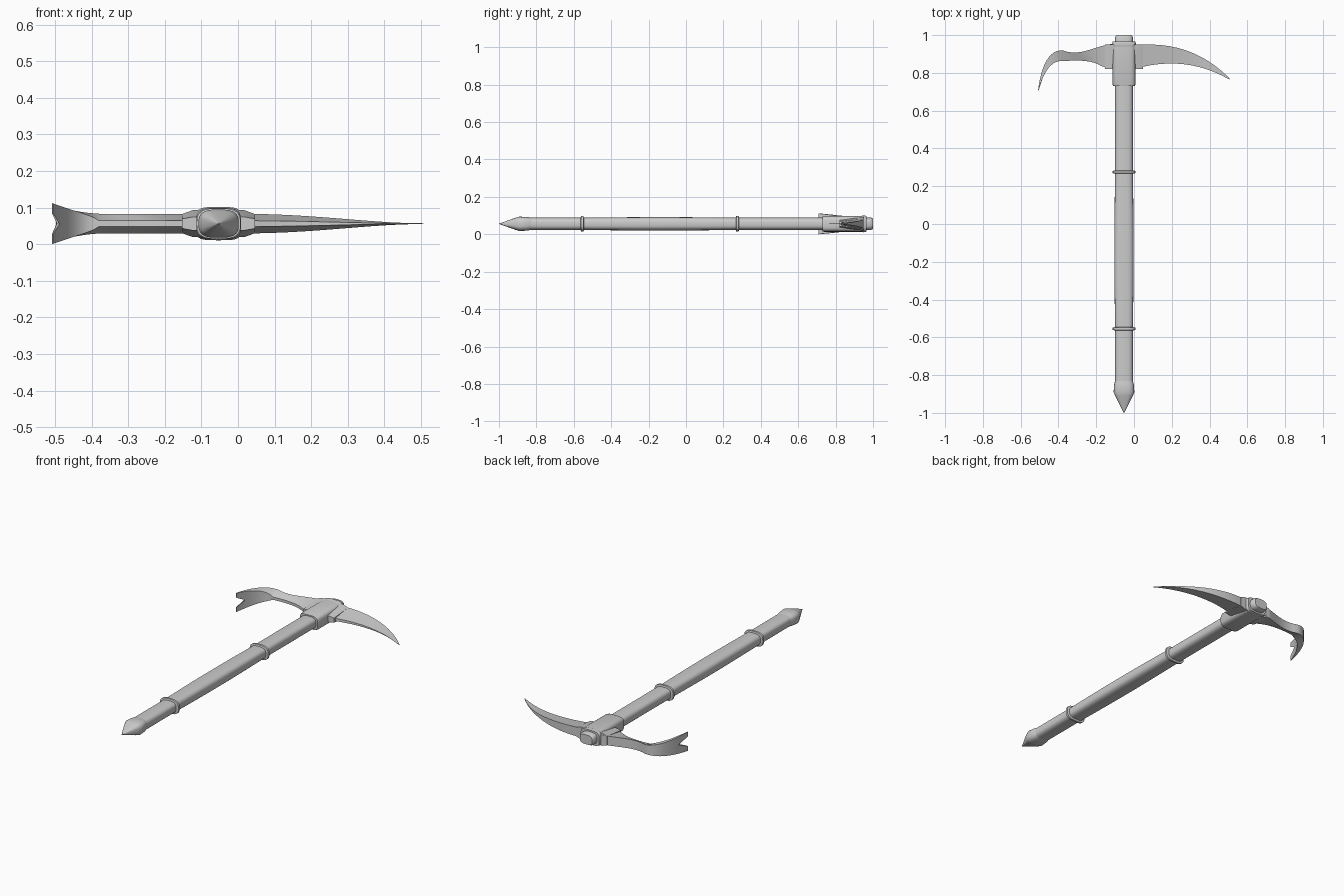
import bpy, bmesh, math
from mathutils import Vector

AXIS_X, AXIS_Z = -0.053, 0.056   # centre line of the shaft
FLATNESS = 0.7                   # shaft height relative to its width
SHAFT_RADIUS = 0.047
STEPS = 12

default_cube = bpy.data.objects.get("Cube")
if default_cube:
    bpy.data.objects.remove(default_cube, do_unlink=True)

metal = bpy.data.materials.new("grey_metal")
metal.use_nodes = True
metal.diffuse_color = (0.6, 0.6, 0.6, 1)
shader = metal.node_tree.nodes["Principled BSDF"]
shader.inputs["Base Color"].default_value = metal.diffuse_color


def loft(name, rings):
    """Skin a list of equal-length closed rings and cap both ends."""
    bm = bmesh.new()
    loops = [[bm.verts.new(point) for point in ring] for ring in rings]
    for lower, upper in zip(loops, loops[1:]):
        for i in range(len(lower)):
            # index i - 1 wraps around to close the ring
            bm.faces.new((lower[i - 1], lower[i], upper[i], upper[i - 1]))
    bm.faces.new(loops[0])
    bm.faces.new(loops[-1])
    bmesh.ops.recalc_face_normals(bm, faces=bm.faces)
    mesh = bpy.data.meshes.new(name)
    bm.to_mesh(mesh)
    bm.free()
    mesh.materials.append(metal)
    obj = bpy.data.objects.new(name, mesh)
    bpy.context.collection.objects.link(obj)
    bpy.ops.object.select_all(action='DESELECT')
    obj.select_set(True)
    bpy.context.view_layer.objects.active = obj
    bpy.ops.object.shade_smooth_by_angle(angle=math.radians(35))


def rounded(value, power):
    """Superellipse coordinate from a sine or cosine."""
    return math.copysign(abs(value) ** (2 / power), value)


def tube(name, stations, power=3, sides=32):
    """Rounded-rectangle sections along the shaft: (y, radius)."""
    angles = [math.tau * k / sides for k in range(sides)]
    loft(name, [[(AXIS_X + radius * rounded(math.cos(a), power),
                  y,
                  AXIS_Z + radius * FLATNESS * rounded(math.sin(a), power))
                 for a in angles] for y, radius in stations])


def bezier(points, t):
    """Point on a Bezier curve with any number of control points."""
    points = [Vector(point) for point in points]
    while len(points) > 1:
        points = [a.lerp(b, t) for a, b in zip(points, points[1:])]
    return points[0]


def section(outer, inner, outer_half, inner_half):
    """Wedge section between the outer and inner edge of a blade."""
    columns = (-1, -0.5, 0, 0.5, 1)
    return ([Vector((*outer, AXIS_Z + c * outer_half)) for c in columns] +
            [Vector((*inner, AXIS_Z - c * inner_half)) for c in columns])


def blade(outer_edge, inner_edge, outer_half, inner_half):
    """Sections swept between two Bezier edges with thickness rules."""
    return [section(bezier(outer_edge, t), bezier(inner_edge, t),
                    outer_half(t), inner_half(t))
            for t in (step / STEPS for step in range(STEPS + 1))]


# Shaft with a slightly swollen grip
tube("shaft", [(y, SHAFT_RADIUS) for y in (-0.86, 0.75)])
grip_start, grip_end = -0.555, 0.275
grip_length = grip_end - grip_start
tube("grip", [(grip_start + grip_length * step / STEPS,
               SHAFT_RADIUS + 0.004 * math.sin(math.pi * step / STEPS))
              for step in range(STEPS + 1)])

# Bevelled rings at both ends of the grip
for name, y in (("lower_ring", grip_start), ("upper_ring", grip_end)):
    edge, flat, rim = 0.009, 0.006, SHAFT_RADIUS + 0.013
    tube(name, [(y - edge, SHAFT_RADIUS), (y - flat, rim),
                (y + flat, rim), (y + edge, SHAFT_RADIUS)])

# Foot spike
tube("spike", [(-0.83, SHAFT_RADIUS), (-0.85, 0.052), (-0.89, 0.055),
               (-0.91, SHAFT_RADIUS), (-1, 0.001)])

# Head socket, rim and end cap
tube("socket", [(0.73, 0.057), (0.74, 0.061), (0.95, 0.061)], power=4)
tube("socket_rim", [(0.94, 0.061), (0.95, 0.065), (0.965, 0.06)], power=4)
tube("end_cap", [(0.96, SHAFT_RADIUS), (0.99, SHAFT_RADIUS), (1, 0.04)])

# Flared root that joins both blades to the socket
root_sections = []
for offset, half in ((-0.1, 0.026), (-0.07, 0.037), (0.07, 0.037), (0.1, 0.026)):
    x = AXIS_X + offset
    root_sections.append(section((x, 0.95), (x, 0.82), half, half / 2))
loft("blade_root", root_sections)


# Curved pick, thin along its inner edge and tapering to a point
def pick_half(t):
    return 0.001 + 0.026 * (1 + math.cos(math.pi * t)) / 2


loft("pick", blade([(0, 0.945), (0.3, 0.98), (0.507, 0.77)],
                   [(0, 0.82), (0.27, 0.9), (0.505, 0.765)],
                   pick_half, lambda t: pick_half(t) * 0.3))

# Adze: a waisted shank, then a hook that flares to a notched tip
shank = blade([(-0.1, 0.955), (-0.2, 0.95), (-0.28, 0.88), (-0.38, 0.92)],
              [(-0.1, 0.82), (-0.2, 0.82), (-0.16, 0.88), (-0.38, 0.862)],
              lambda t: 0.027, lambda t: 0.008)
hook = blade([(-0.38, 0.92), (-0.48, 0.92), (-0.508, 0.708)],
             [(-0.38, 0.862), (-0.46, 0.87), (-0.505, 0.708)],
             lambda t: 0.027 + 0.029 * t ** 1.3,
             lambda t: 0.008 + 0.047 * t ** 0.7)

# Pull the middle column of the tip back to form the notch
columns = len(hook[0]) // 2
for middle in (columns // 2, columns + columns // 2):
    for back in (2, 1):
        hook[-back][middle] = hook[-3][middle].lerp(hook[-4][middle], 0.3 / back)
loft("adze", shank + hook[1:])
